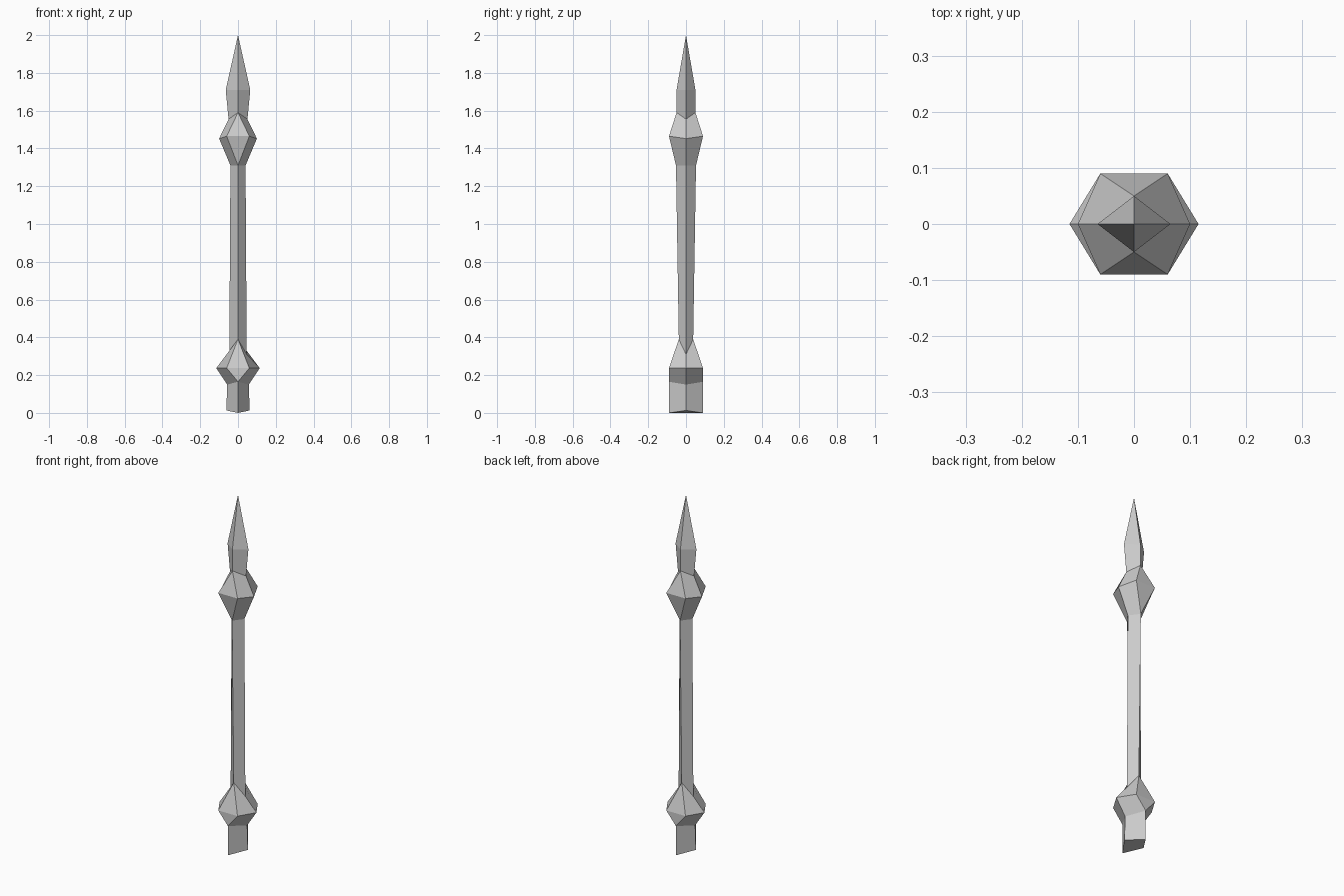
import bpy
import bmesh

if "Cube" in bpy.data.objects:
    bpy.data.objects.remove(bpy.data.objects["Cube"])


def ring(rx, zx, ry, zy, half=0.0):
    """Six-point ring; half = 0 closes the front/back edges into a diamond."""
    return [(rx, 0, zx), (half, ry, zy), (-half, ry, zy),
            (-rx, 0, zx), (-half, -ry, zy), (half, -ry, zy)]


def loft(name, rings, cap_bottom=False):
    """Skin a stack of rings from bottom to top with flat faces."""
    bm = bmesh.new()
    rows = [[bm.verts.new(p) for p in r] for r in rings]
    for low, high in zip(rows, rows[1:]):
        for i in range(6):
            j = (i + 1) % 6
            bm.faces.new((low[i], low[j], high[j], high[i]))
    if cap_bottom:
        bm.faces.new(rows[0][::-1])
    bmesh.ops.remove_doubles(bm, verts=bm.verts[:], dist=1e-5)
    mesh = bpy.data.meshes.new(name)
    bm.to_mesh(mesh)
    bm.free()
    obj = bpy.data.objects.new(name, mesh)
    bpy.context.collection.objects.link(obj)
    return obj


# Shared joints between the parts
foot = ring(0.062, 0.013, 0.09, 0.0)
foot_top = ring(0.057, 0.15, 0.09, 0.165)
shaft_bottom = ring(0.046, 0.31, 0.038, 0.39)
shaft_top = ring(0.04, 1.31, 0.053, 1.31)
neck = ring(0.05, 1.555, 0.05, 1.59)
blade_wide = ring(0.065, 1.71, 0.05, 1.71)
tip = ring(0, 2.0, 0, 2.0)

# Parts from the ground up
loft("base", [foot, foot_top], cap_bottom=True)
loft("lower_collar",
     [foot_top, ring(0.115, 0.237, 0.09, 0.237, half=0.06), shaft_bottom])
loft("shaft", [shaft_bottom, shaft_top])
loft("upper_collar",
     [shaft_top, ring(0.1, 1.452, 0.09, 1.465, half=0.06), neck])
loft("spear_tip", [neck, blade_wide, tip])
